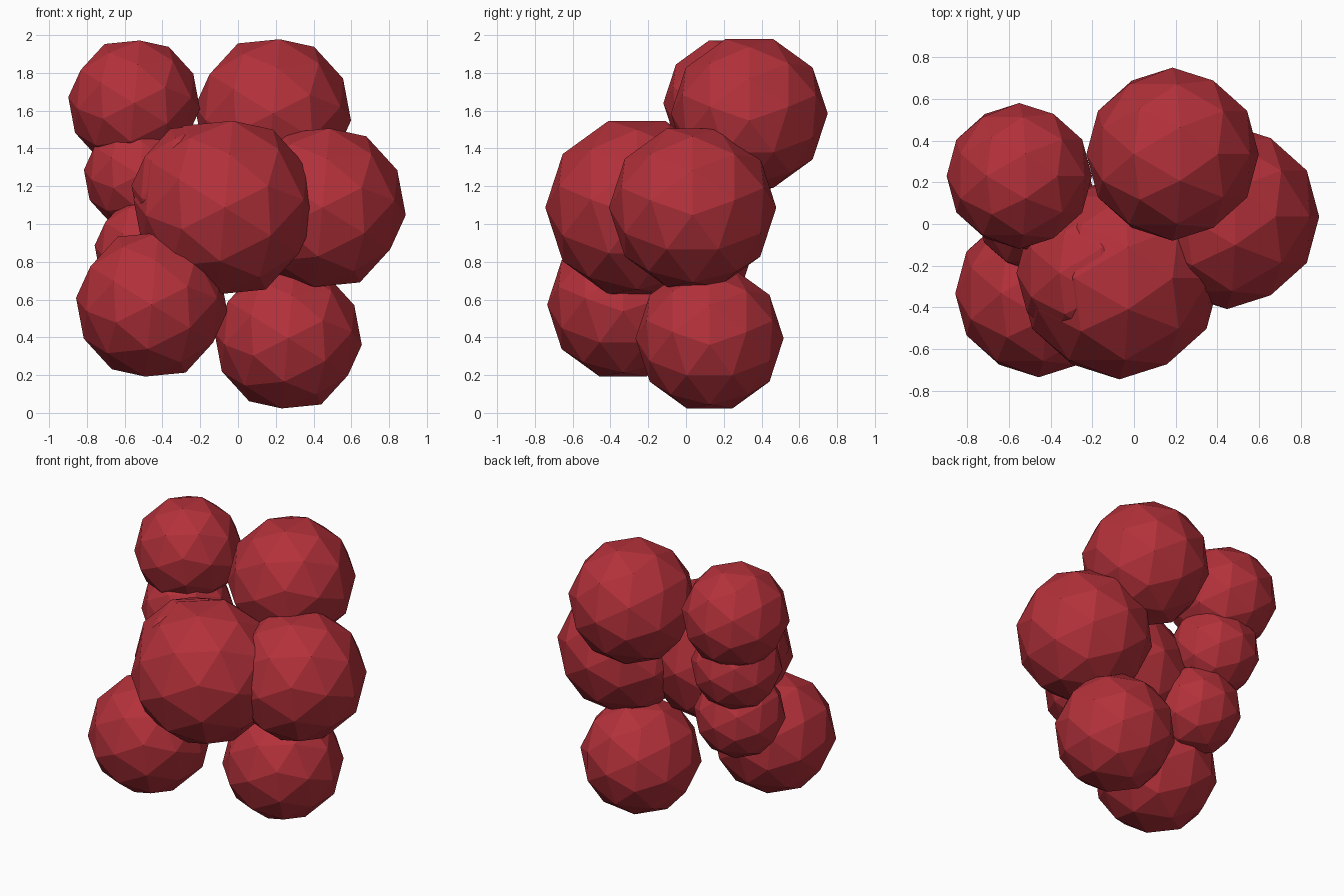
import bpy
import math

if "Cube" in bpy.data.objects:
    bpy.data.objects.remove(bpy.data.objects["Cube"])

red = bpy.data.materials.new("berry_red")
red.diffuse_color = (0.45, 0.03, 0.042, 1)
red.use_nodes = True
red.node_tree.nodes["Principled BSDF"].inputs["Base Color"].default_value = red.diffuse_color

# Tilt that lines the facets up with the x, y and z axes
TILT = math.atan(2 / (1 + math.sqrt(5)))


def lobe(name, centre, radius):
    bpy.ops.mesh.primitive_ico_sphere_add(
        subdivisions=2, radius=radius, location=centre, rotation=(0, TILT, 0))
    obj = bpy.context.object
    obj.name = name
    obj.data.materials.append(red)


# Cluster of faceted balls: name, centre, radius
LOBES = [
    ("top_left_lobe", (-0.55, 0.23, 1.64), 0.35),
    ("top_right_lobe", (0.185, 0.335, 1.585), 0.415),
    ("centre_lobe", (-0.07, -0.26, 1.087), 0.485),
    ("right_lobe", (0.447, 0.035, 1.087), 0.443),
    ("lower_left_lobe", (-0.457, -0.333, 0.573), 0.402),
    ("bottom_lobe", (0.265, 0.125, 0.395), 0.392),
    ("upper_side_lobe", (-0.52, 0.175, 1.26), 0.297),
    ("lower_side_lobe", (-0.463, 0.06, 0.86), 0.297),
    ("inner_lobe", (-0.19, -0.235, 1.17), 0.375),
]
for part in LOBES:
    lobe(*part)
